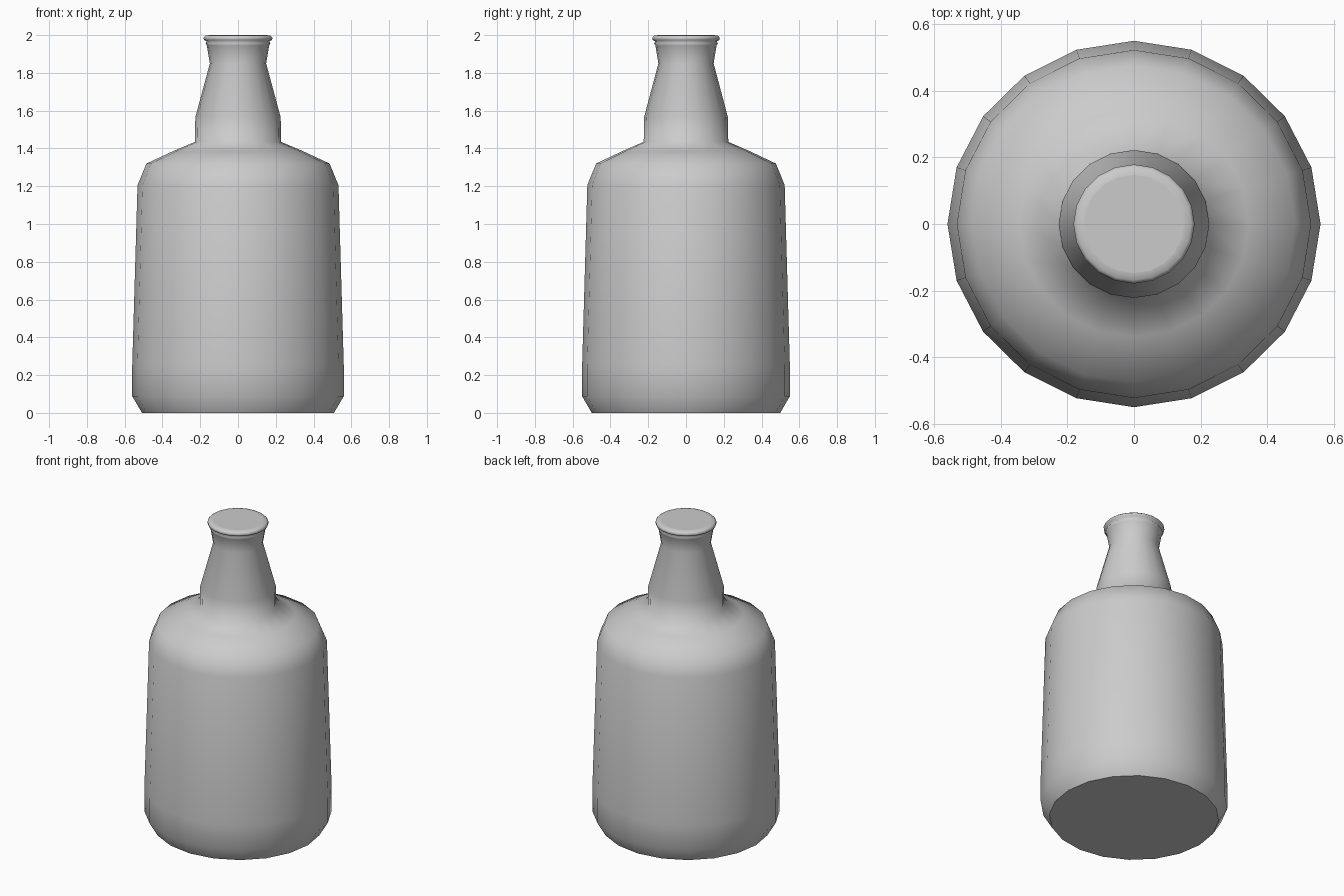
import bpy, bmesh, math

if "Cube" in bpy.data.objects:
    bpy.data.objects.remove(bpy.data.objects["Cube"])

SIDES = 20
Y_SCALE = 0.982


def lathe(name, profile):
    """Revolve (radius, z) rings, closing both ends with flat faces."""
    bm = bmesh.new()
    rings = []
    for r, z in profile:
        rings.append([bm.verts.new((r * math.cos(2 * math.pi * i / SIDES),
                                    r * math.sin(2 * math.pi * i / SIDES) * Y_SCALE, z))
                      for i in range(SIDES)])
    for a, b in zip(rings, rings[1:]):
        for i in range(SIDES):
            j = (i + 1) % SIDES
            bm.faces.new((a[i], a[j], b[j], b[i])).smooth = True
    for cap in (bm.faces.new(rings[0][::-1]), bm.faces.new(rings[-1])):
        for e in cap.edges:
            e.smooth = False
    bm.normal_update()
    mesh = bpy.data.meshes.new(name)
    bm.to_mesh(mesh)
    bm.free()
    obj = bpy.data.objects.new(name, mesh)
    bpy.context.collection.objects.link(obj)
    return obj


# Bottle: chamfered base, tapered body, shoulder, neck and rolled lip
lathe("bottle", [
    (0.508, 0.0), (0.56, 0.088), (0.56, 0.25), (0.532, 1.205),
    (0.485, 1.32), (0.345, 1.385), (0.228, 1.435), (0.226, 1.565),
    (0.149, 1.85), (0.165, 1.945), (0.172, 1.957), (0.165, 1.967),
    (0.181, 1.974), (0.182, 1.988), (0.172, 1.997), (0.15, 2.0),
])
